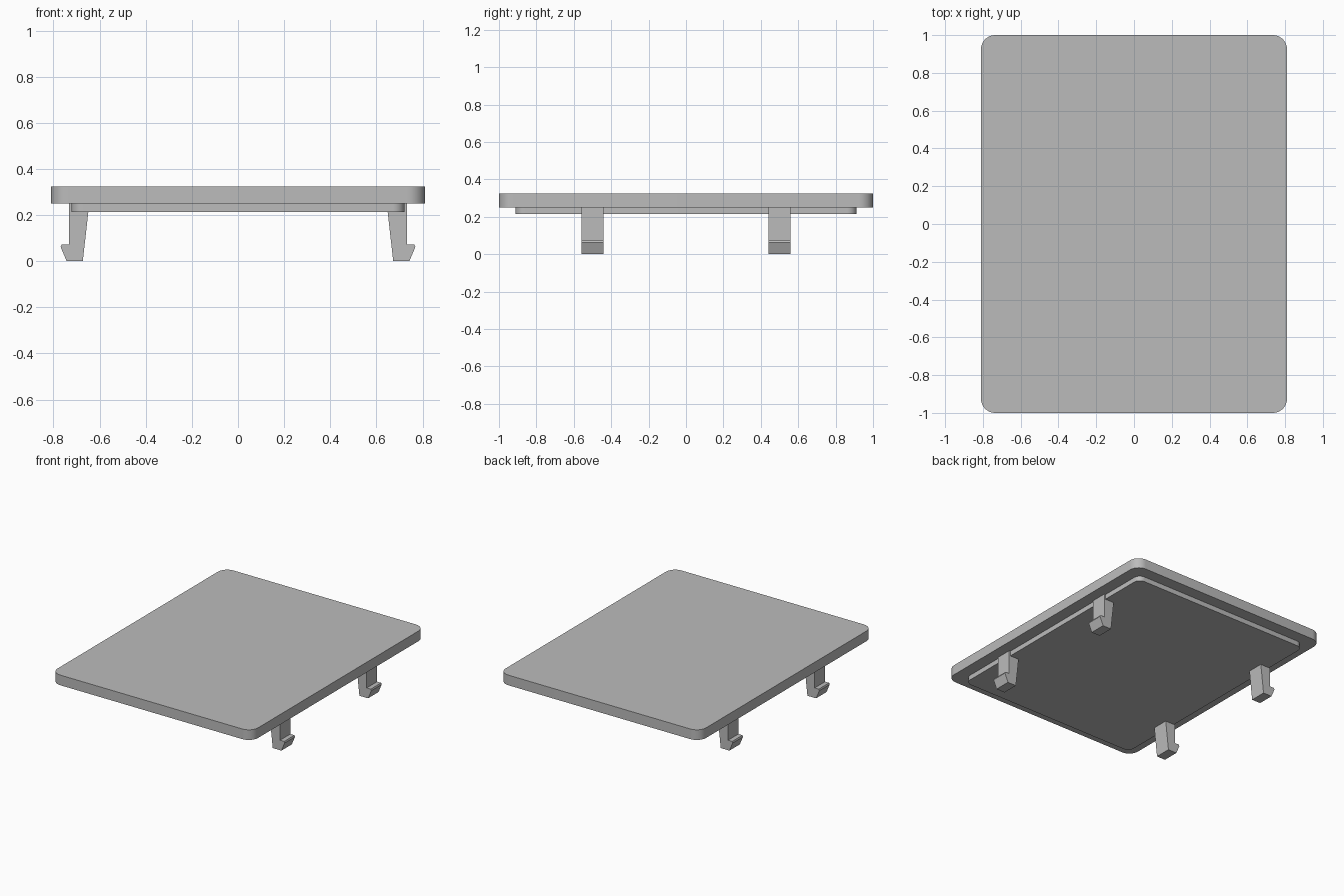
import bpy, bmesh, math
from mathutils import Vector

cube = bpy.data.objects.get("Cube")
if cube:
    bpy.data.objects.remove(cube, do_unlink=True)

grey = bpy.data.materials.new("light grey plastic")
grey.use_nodes = True
colour = (0.5, 0.5, 0.5, 1)
grey.diffuse_color = colour
grey.node_tree.nodes["Principled BSDF"].inputs["Base Color"].default_value = colour


def extrude_profile(name, points, direction):
    """Make a solid by extruding a closed outline of 3D points."""
    bm = bmesh.new()
    face = bm.faces.new([bm.verts.new(p) for p in points])
    new = bmesh.ops.extrude_face_region(bm, geom=[face])["geom"]
    verts = [v for v in new if isinstance(v, bmesh.types.BMVert)]
    bmesh.ops.translate(bm, verts=verts, vec=direction)
    bmesh.ops.recalc_face_normals(bm, faces=bm.faces)
    mesh = bpy.data.meshes.new(name)
    bm.to_mesh(mesh)
    bm.free()
    mesh.materials.append(grey)
    obj = bpy.data.objects.new(name, mesh)
    bpy.context.collection.objects.link(obj)
    return obj


def rounded_slab(name, half_x, half_y, radius, bottom, top, steps=10):
    points = []
    for i, (sx, sy) in enumerate([(1, 1), (-1, 1), (-1, -1), (1, -1)]):
        for s in range(steps + 1):
            a = math.pi / 2 * (i + s / steps)
            points.append((sx * (half_x - radius) + radius * math.cos(a),
                           sy * (half_y - radius) + radius * math.sin(a), bottom))
    slab = extrude_profile(name, points, Vector((0, 0, top - bottom)))
    bpy.ops.object.select_all(action='DESELECT')
    slab.select_set(True)
    bpy.context.view_layer.objects.active = slab
    bpy.ops.object.shade_smooth_by_angle(angle=math.radians(30))


# Cover plate and the shallow locating step under it
rounded_slab("cover_plate", 0.81, 1.0, 0.075, 0.25, 0.324)
rounded_slab("locating_step", 0.722, 0.912, 0.05, 0.214, 0.25)

# Four snap clips with outward barbs, as x-z outlines
clip = [(0.645, 0.25), (0.673, 0), (0.743, 0), (0.769, 0.062),
        (0.765, 0.073), (0.732, 0.073), (0.732, 0.25)]
for side, sx in (("left", 1), ("right", -1)):
    for end, y in (("front", -0.5), ("back", 0.5)):
        outline = [(sx * x, y - 0.06, z) for x, z in clip]
        extrude_profile(f"{end}_{side}_clip", outline, Vector((0, 0.12, 0)))
